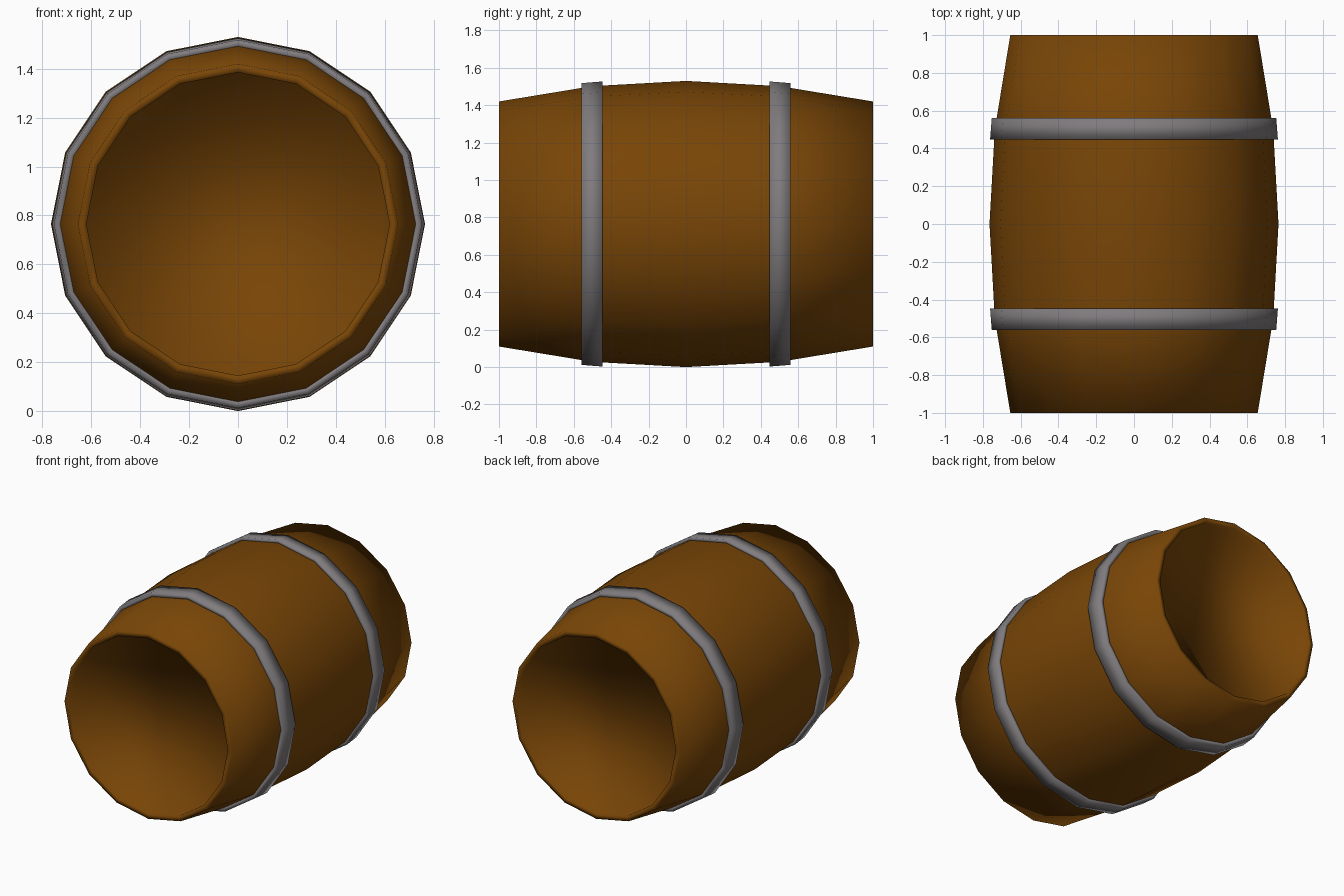
import bpy
import bmesh
import math

SIDES = 16
RADIUS = 0.765  # widest radius, so the barrel rests on the ground

cube = bpy.data.objects.get("Cube")
if cube:
    bpy.data.objects.remove(cube, do_unlink=True)


def make_material(name, color):
    mat = bpy.data.materials.new(name)
    mat.use_nodes = True
    mat.diffuse_color = color
    mat.node_tree.nodes["Principled BSDF"].inputs["Base Color"].default_value = color
    return mat


def lathe(name, profile, mat, closed=False):
    """Spin (y, radius) points around the y axis; cap the ends or close the loop."""
    bm = bmesh.new()
    rings = []
    for y, r in profile:
        ring = []
        for i in range(SIDES):
            a = math.tau * i / SIDES
            ring.append(bm.verts.new((r * math.cos(a), y, RADIUS + r * math.sin(a))))
        rings.append(ring)
    pairs = list(zip(rings, rings[1:]))
    if closed:
        pairs.append((rings[-1], rings[0]))
    else:
        bm.faces.new(rings[0])
        bm.faces.new(rings[-1])
    for a, b in pairs:
        for i in range(SIDES):
            j = (i + 1) % SIDES
            bm.faces.new((a[i], a[j], b[j], b[i]))
    bmesh.ops.recalc_face_normals(bm, faces=bm.faces)
    for face in bm.faces:
        face.smooth = True
    mesh = bpy.data.meshes.new(name)
    bm.to_mesh(mesh)
    bm.free()
    mesh.materials.append(mat)
    obj = bpy.data.objects.new(name, mesh)
    bpy.context.collection.objects.link(obj)
    return obj


wood = make_material("brown_wood", (0.19, 0.06, 0.002, 1))
metal = make_material("grey_metal", (0.215, 0.2, 0.21, 1))

# Barrel body: shallow recessed head, flat rim, bulging staves, mirrored to the other end
half = [(-0.95, 0.62), (-1, 0.62), (-1, 0.655), (-0.5, 0.737)]
body = half + [(0, RADIUS)] + [(-y, r) for y, r in reversed(half)]
lathe("barrel_body", body, wood)

# Metal hoops, tapered to follow the bulge
hoop = [(0.56, 0.722), (0.56, 0.753), (0.447, 0.762), (0.447, 0.735)]
for name, side in (("front_hoop", -1), ("back_hoop", 1)):
    lathe(name, [(side * y, r) for y, r in hoop], metal, closed=True)
